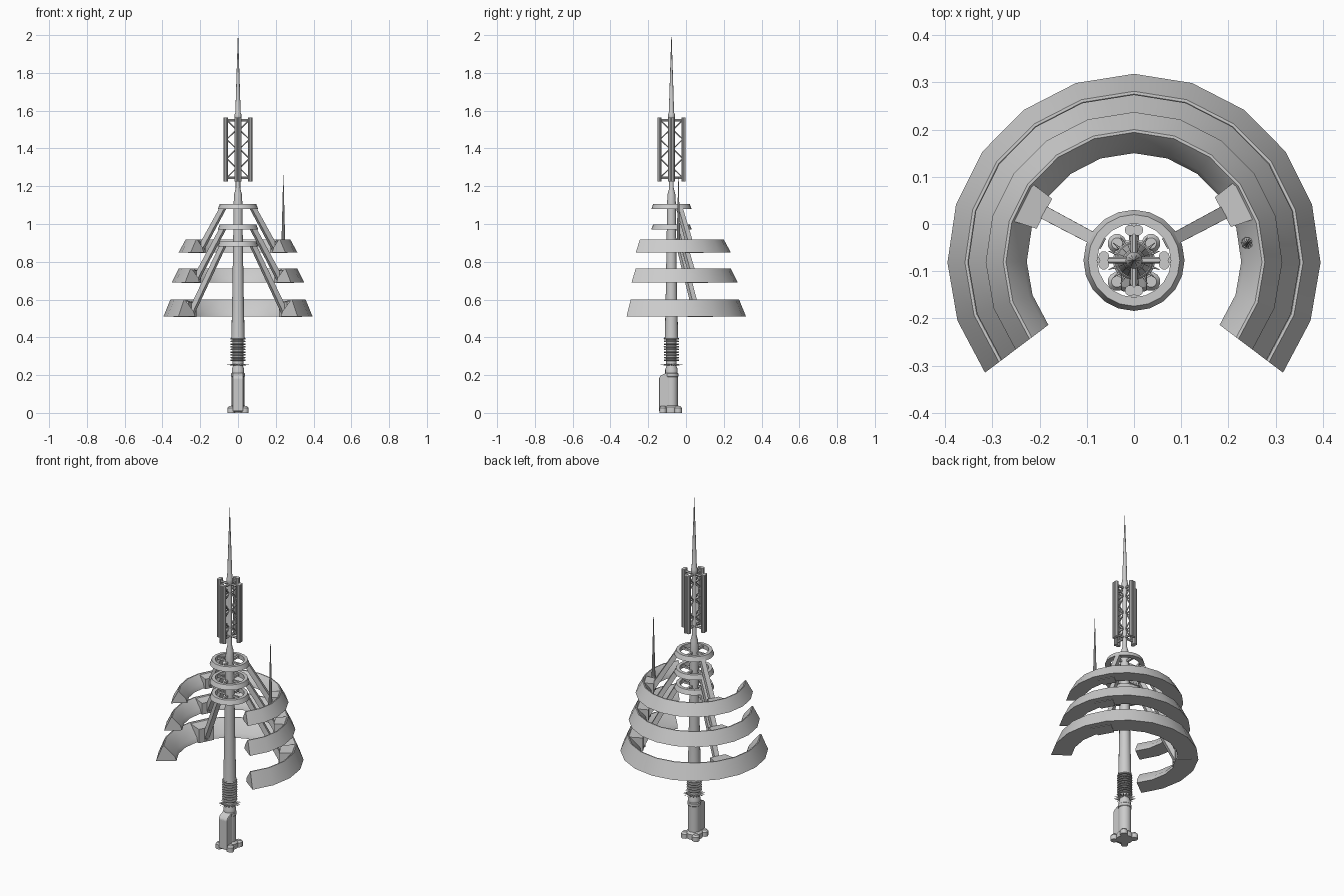
import bpy, bmesh, math
from mathutils import Vector

if "Cube" in bpy.data.objects:
    bpy.data.objects.remove(bpy.data.objects["Cube"], do_unlink=True)

AXIS = Vector((0, -0.077, 0))


def finish(name, bm, smooth=True):
    bmesh.ops.recalc_face_normals(bm, faces=bm.faces)
    mesh = bpy.data.meshes.new(name)
    bm.to_mesh(mesh)
    bm.free()
    obj = bpy.data.objects.new(name, mesh)
    bpy.context.collection.objects.link(obj)
    obj.location = AXIS
    if smooth:
        bpy.ops.object.select_all(action='DESELECT')
        obj.select_set(True)
        bpy.context.view_layer.objects.active = obj
        bpy.ops.object.shade_smooth_by_angle(angle=math.radians(32))
    return obj


def add_sweep(bm, profile, steps, start=0, end=360):
    """Sweep a closed (radius, height) section around the axis."""
    full = end - start == 360
    loops = []
    for i in range(steps if full else steps + 1):
        a = math.radians(start + (end - start) * i / steps)
        loops.append([bm.verts.new((r * math.cos(a), r * math.sin(a), z)) for r, z in profile])
    n = len(profile)
    for i in range(steps):
        p, q = loops[i], loops[(i + 1) % len(loops)]
        for j in range(n):
            k = (j + 1) % n
            bm.faces.new((p[j], p[k], q[k], q[j]))
    if not full:
        bm.faces.new(loops[0])
        bm.faces.new(loops[-1])


def sweep(name, profile, steps, start=0, end=360):
    bm = bmesh.new()
    add_sweep(bm, profile, steps, start, end)
    return finish(name, bm)


def add_rod(bm, a, b, r1, r2=None, sides=8, stretch=1.0):
    """Tapered rod between two points; stretch flattens its section."""
    a, b = Vector(a), Vector(b)
    d = b - a
    geo = bmesh.ops.create_cone(bm, cap_ends=True, segments=sides, radius1=r1,
                                radius2=r1 if r2 is None else r2, depth=d.length)
    rot = d.to_track_quat('Z', 'Y')
    turn = math.pi / sides
    for v in geo['verts']:
        x, y, z = v.co
        x, y = x * math.cos(turn) - y * math.sin(turn), x * math.sin(turn) + y * math.cos(turn)
        v.co = rot @ Vector((x, y * stretch, z)) + (a + b) / 2


def rod(name, a, b, r1, r2=None, sides=8):
    bm = bmesh.new()
    add_rod(bm, a, b, r1, r2, sides)
    return finish(name, bm)


def lathe(name, points, steps=16):
    """Solid of revolution from (radius, height) points, bottom to top."""
    bm = bmesh.new()
    loops = [[bm.verts.new((r * math.cos(math.tau * i / steps), r * math.sin(math.tau * i / steps), z))
              for i in range(steps)] for r, z in points]
    for p, q in zip(loops, loops[1:]):
        for i in range(steps):
            k = (i + 1) % steps
            bm.faces.new((p[i], p[k], q[k], q[i]))
    bm.faces.new(loops[0])
    bm.faces.new(loops[-1])
    return finish(name, bm)


def polar(r, angle, z):
    a = math.radians(angle)
    return Vector((r * math.cos(a), r * math.sin(a), z))


# Open deck rings, each hung by two struts from a small hoop on the mast
tiers = [("lower", 0.395, 0.285, 0.51, 0.60, 0.895),
         ("middle", 0.351, 0.255, 0.69, 0.765, 0.985),
         ("upper", 0.314, 0.227, 0.85, 0.918, 1.092)]
for label, outer, inner, low, high, hoop_z in tiers:
    crest = outer - 0.037
    sweep(label + "_deck", [(inner, low), (outer, low), (crest, high), (crest - 0.006, high),
                            (inner + 0.008, low + 0.025)], 14, -37, 217)

    # Mast hoop with four spokes
    sweep(label + "_hoop", [(0.078, hoop_z - 0.013), (0.107, hoop_z - 0.013),
                            (0.097, hoop_z + 0.013), (0.078, hoop_z + 0.013)], 20)
    bm = bmesh.new()
    for angle in range(0, 360, 90):
        add_rod(bm, (0, 0, hoop_z), polar(0.085, angle, hoop_z), 0.008, sides=4)
    finish(label + "_spokes", bm)

    for side, angle in (("left", 28), ("right", 152)):
        sweep(f"{label}_{side}_bracket", [(inner - 0.01, low - 0.003), (crest, low - 0.003),
                                          (crest - 0.003, high - 0.004),
                                          (inner - 0.01, high - 0.012)], 1, angle - 9, angle + 10)
        foot = polar(inner, angle, low + 0.012)
        rod(f"{label}_{side}_strut", polar(0.085, angle, hoop_z), foot, 0.018, 0.02, 4)
        rod(f"{label}_{side}_strut_pad", foot - Vector((0, 0, 0.01)),
            foot + Vector((0, 0, 0.025)), 0.022, sides=4)

# Base column, main mast and tip needle
lathe("base_column", [(0.045, 0), (0.045, 0.03), (0.034, 0.04), (0.034, 0.19), (0.037, 0.193),
                      (0.037, 0.208), (0.033, 0.212), (0.033, 0.23), (0.026, 0.25), (0.026, 0.27)])
lathe("mast", [(0.028, 0.25), (0.028, 0.39), (0.036, 0.395), (0.035, 0.41), (0.031, 0.58),
               (0.025, 0.95), (0.024, 1.1), (0.02, 1.16), (0.012, 1.19), (0.012, 1.56)])
lathe("tip_needle", [(0.012, 1.54), (0.018, 1.565), (0.018, 1.58), (0.014, 1.59),
                     (0.008, 1.78), (0.0008, 2.0)], 12)

# Rounded lobes under the base
bm = bmesh.new()
for x, y in ((0.036, 0.036), (-0.036, 0.036), (0.036, -0.045), (-0.036, -0.045)):
    add_rod(bm, (x, y, 0), (x, y, 0.026), 0.02, sides=12)
    add_rod(bm, (x, y, 0.026), (x, y, 0.036), 0.02, 0.012, sides=12)
finish("base_lobes", bm)

# Equipment cabinet on the front of the base, with a sloping roof
bm = bmesh.new()
side_points = [(-0.066, 0.008), (-0.066, 0.185), (-0.056, 0.198), (-0.028, 0.212), (0, 0.212), (0, 0.008)]
face = bm.faces.new([bm.verts.new((-0.028, y, z)) for y, z in side_points])
ext = bmesh.ops.extrude_face_region(bm, geom=[face])
bmesh.ops.translate(bm, vec=(0.056, 0, 0),
                    verts=[v for v in ext['geom'] if isinstance(v, bmesh.types.BMVert)])
cabinet = finish("base_cabinet", bm, False)
bevel = cabinet.modifiers.new("Bevel", 'BEVEL')
bevel.width, bevel.segments = 0.006, 2

# Stack of insulator discs
bm = bmesh.new()
for i in range(9):
    z = 0.275 + i * 0.0142
    add_sweep(bm, [(0.02, z), (0.038, z), (0.041, z + 0.004), (0.038, z + 0.008), (0.02, z + 0.008)], 16)
finish("insulator_discs", bm)

# Spiked collar
bm = bmesh.new()
for i in range(18):
    add_rod(bm, polar(0.02, i * 20, 0.255), polar(0.058, i * 20, 0.255), 0.006, 0.0006, 5)
finish("spiked_collar", bm)

# Four aerial panels around the mast head, with arms and zigzag bracing
bottom, top, bays = 1.245, 1.55, 6
for name, angle in (("left", 0), ("back", 90), ("right", 180), ("front", 270)):
    bm = bmesh.new()
    out, across = polar(1, angle, 0), polar(1, angle + 90, 0)
    for s in (-1, 1):
        c = out * 0.064 + across * 0.008 * s
        add_rod(bm, c + Vector((0, 0, 1.225)), c + Vector((0, 0, 1.565)), 0.0115, sides=10)
    finish(name + "_aerial_panel", bm)

    bm = bmesh.new()
    for z in (bottom, top):
        add_rod(bm, (0, 0, z), out * 0.062 + Vector((0, 0, z)), 0.007, sides=6)
    step = (top - bottom) / bays
    for i in range(bays):
        near, far = (0.008, 0.06) if i % 2 else (0.06, 0.008)
        add_rod(bm, out * near + Vector((0, 0, bottom + i * step)),
                out * far + Vector((0, 0, bottom + (i + 1) * step)), 0.004, sides=6)
    finish(name + "_aerial_bracing", bm)

# Whip aerial on the upper deck
rod("whip_aerial", (0.24, 0.037, 0.86), (0.24, 0.037, 1.26), 0.011, 0.0008, 10)
rod("whip_aerial_base", (0.24, 0.037, 0.852), (0.24, 0.037, 0.9), 0.014, 0.012, 10)
